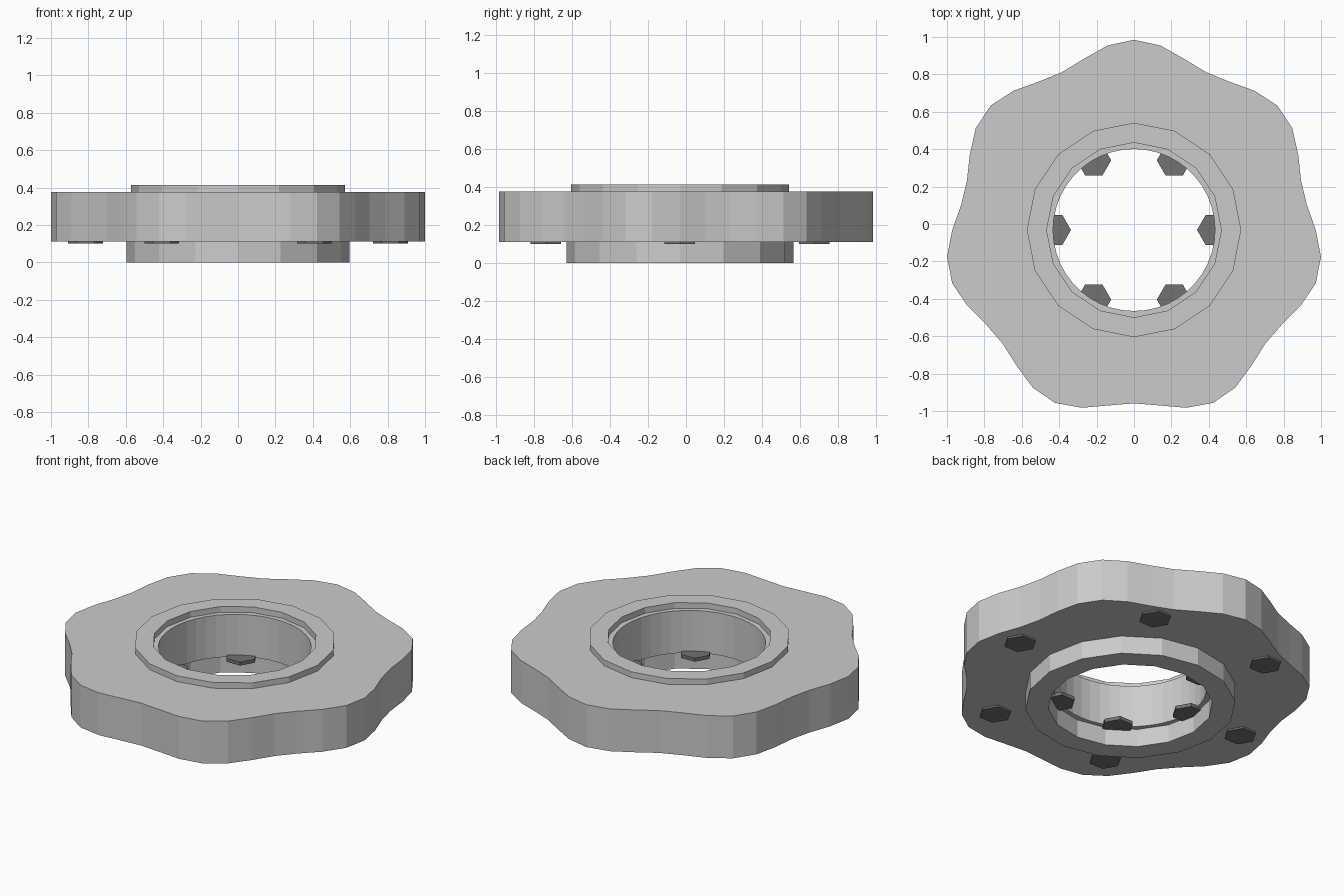
import bpy, bmesh
from math import sin, cos, pi

if "Cube" in bpy.data.objects:
    bpy.data.objects.remove(bpy.data.objects["Cube"])

CY = -0.032  # centre of the round features


def make_object(name, bm):
    bmesh.ops.recalc_face_normals(bm, faces=bm.faces)
    mesh = bpy.data.meshes.new(name)
    bm.to_mesh(mesh)
    bm.free()
    ob = bpy.data.objects.new(name, mesh)
    bpy.context.collection.objects.link(ob)
    return ob


def ring(name, n, outer, inner, z0, z1):
    """Flat ring; outer and inner are radius functions of the angle from +y."""
    bm = bmesh.new()
    loops = []
    for radius, z in ((outer, z0), (outer, z1), (inner, z1), (inner, z0)):
        loop = []
        for i in range(n):
            a = 2 * pi * i / n
            loop.append(bm.verts.new((radius(a) * sin(a), CY + radius(a) * cos(a), z)))
        loops.append(loop)
    for k in range(4):
        p, q = loops[k], loops[(k + 1) % 4]
        for i in range(n):
            j = (i + 1) % n
            bm.faces.new((p[i], p[j], q[j], q[i]))
    return make_object(name, bm)


# Seven-lobed plate with a round hole
ring("lobed_plate", 44, lambda a: 0.972 + 0.045 * cos(7 * a), lambda a: 0.433, 0.112, 0.377)

# Raised collar on top and hub ring below
ring("top_collar", 16, lambda a: 0.573, lambda a: 0.467, 0.375, 0.413)
ring("bottom_hub", 16, lambda a: 0.597, lambda a: 0.467, 0.0, 0.114)

# Dark hexagonal bolt heads in two circles under the plate
dark = bpy.data.materials.new("dark_metal")
dark.diffuse_color = (0.17, 0.17, 0.17, 1)
dark.use_nodes = True
dark.node_tree.nodes["Principled BSDF"].inputs["Base Color"].default_value = dark.diffuse_color


def bolts(name, radius):
    for k in range(6):
        a = k * pi / 3
        bm = bmesh.new()
        x, y = radius * cos(a), CY + radius * sin(a)
        rim = [bm.verts.new((x + 0.093 * cos(i * pi / 3), y + 0.093 * sin(i * pi / 3), 0.101))
               for i in range(6)]
        face = bm.faces.new(rim)
        top = bmesh.ops.extrude_face_region(bm, geom=[face], use_keep_orig=True)["geom"]
        bmesh.ops.translate(bm, vec=(0, 0, 0.022),
                            verts=[v for v in top if isinstance(v, bmesh.types.BMVert)])
        ob = make_object(f"{name}_{k + 1}", bm)
        ob.data.materials.append(dark)


bolts("outer_bolt", 0.815)
bolts("inner_bolt", 0.43)
